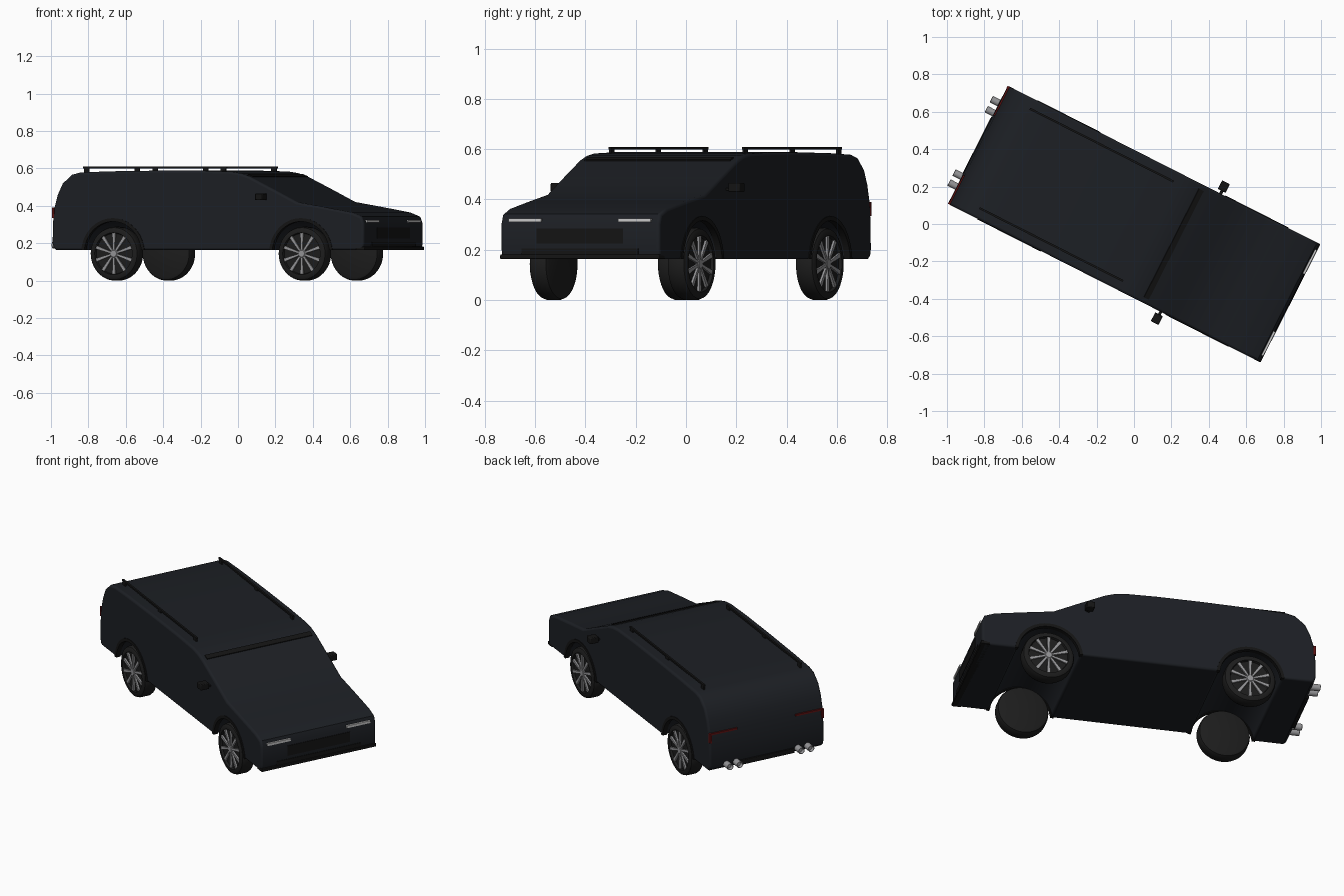
import bpy, bmesh, math
from mathutils import Matrix, Vector

if "Cube" in bpy.data.objects:
    bpy.data.objects.remove(bpy.data.objects["Cube"])

# Car is modelled nose to +X, then every part is turned by this heading
HEADING = math.radians(-26.9)


def material(name, rgb):
    m = bpy.data.materials.new(name)
    m.diffuse_color = (*rgb, 1)
    m.use_nodes = True
    m.node_tree.nodes["Principled BSDF"].inputs["Base Color"].default_value = m.diffuse_color
    return m


PAINT = material("dark_paint", (0.012, 0.014, 0.018))
TRIM = material("black_trim", (0.007, 0.007, 0.007))
RUBBER = material("rubber", (0.012, 0.012, 0.012))
ALLOY = material("alloy", (0.30, 0.30, 0.31))
LAMP = material("lamp_white", (0.75, 0.75, 0.75))
RED = material("lamp_red", (0.12, 0.006, 0.006))


def finish(name, bm, mat, bevel=0, segs=2, smooth=True):
    bmesh.ops.recalc_face_normals(bm, faces=bm.faces[:])
    me = bpy.data.meshes.new(name)
    bm.to_mesh(me)
    bm.free()
    ob = bpy.data.objects.new(name, me)
    bpy.context.collection.objects.link(ob)
    me.materials.append(mat)
    ob.rotation_euler.z = HEADING
    if bevel:
        mod = ob.modifiers.new("bevel", 'BEVEL')
        mod.width, mod.segments, mod.limit_method = bevel, segs, 'ANGLE'
        mod.angle_limit = math.radians(50)
    if smooth:
        bpy.ops.object.select_all(action='DESELECT')
        ob.select_set(True)
        bpy.context.view_layer.objects.active = ob
        bpy.ops.object.shade_smooth_by_angle(angle=math.radians(30))
    return ob


def box_bm(bm, c, s, rot=Matrix()):
    bmesh.ops.create_cube(bm, size=1, matrix=Matrix.Translation(c) @ rot @ Matrix.Diagonal((*s, 1)))


def box(name, c, s, mat, bevel=0):
    bm = bmesh.new()
    box_bm(bm, c, s)
    return finish(name, bm, mat, bevel)


def extrude_profile(pts, y0, y1):
    bm = bmesh.new()
    f = bm.faces.new([bm.verts.new((x, y0, z)) for x, z in pts])
    r = bmesh.ops.extrude_face_region(bm, geom=[f])
    bmesh.ops.translate(bm, vec=(0, y1 - y0, 0), verts=[v for v in r["geom"] if isinstance(v, bmesh.types.BMVert)])
    return bm


def lathe(pts, centre, axis='Y', n=40):
    """Spin (radius, offset) points round a horizontal axis."""
    bm = bmesh.new()
    vs = [bm.verts.new((r, y, 0)) for r, y in pts]
    es = [bm.edges.new(p) for p in zip(vs, vs[1:])]
    bmesh.ops.spin(bm, geom=vs + es, cent=(0, 0, 0), axis=(0, 1, 0), angle=math.tau, steps=n)
    bmesh.ops.remove_doubles(bm, verts=bm.verts[:], dist=1e-5)
    if axis == 'X':
        bm.transform(Matrix.Rotation(math.pi / 2, 4, 'Z'))
    bm.transform(Matrix.Translation(centre))
    return bm


# Body: side profile with wheel arches, extruded across the width
WHEELS = {"front": 0.557, "rear": -0.57}
WZ, WR, WV, WW, ARCH, FLOOR = 0.144, 0.144, 0.3075, 0.084, 0.176, 0.163


def arch(cx, r, n=20):
    a0 = math.asin((FLOOR - WZ) / r)
    return [(cx - r * math.cos(a), WZ + r * math.sin(a))
            for a in (a0 + (math.pi - 2 * a0) * i / n for i in range(n + 1))]


profile = ([(-0.915, FLOOR)] + arch(WHEELS["rear"], ARCH) + arch(WHEELS["front"], ARCH) +
           [(0.925, FLOOR), (0.932, 0.20), (0.932, 0.305), (0.918, 0.342), (0.86, 0.364), (0.70, 0.392),
            (0.53, 0.42), (0.40, 0.483), (0.245, 0.556), (0.19, 0.574), (0.13, 0.583), (-0.05, 0.588),
            (-0.30, 0.588), (-0.60, 0.584), (-0.77, 0.578), (-0.82, 0.566), (-0.875, 0.52),
            (-0.905, 0.46), (-0.925, 0.39), (-0.935, 0.30), (-0.936, 0.20), (-0.93, 0.175)])
finish("body", extrude_profile(profile, -0.354, 0.354), PAINT, 0.012, 3)

# Strip across the top of the windscreen
bm = bmesh.new()
box_bm(bm, (0.238, 0, 0.560), (0.03, 0.65, 0.008), Matrix.Rotation(math.radians(22), 4, 'Y'))
finish("windscreen_strip", bm, TRIM)

# Nose: grille, lower intake, splitter
box("grille", (0.931, 0, 0.255), (0.008, 0.385, 0.06), TRIM)
box("lower_intake", (0.931, 0, 0.193), (0.008, 0.52, 0.025), TRIM)
box("front_splitter", (0.912, 0, 0.172), (0.052, 0.708, 0.018), TRIM, 0.003)
# Tail: diffuser
box("rear_diffuser", (-0.928, 0, 0.18), (0.024, 0.34, 0.03), TRIM, 0.003)

for s, side in ((1, "left"), (-1, "right")):
    # Lamps
    box("headlight_" + side, (0.926, s * 0.245, 0.318), (0.02, 0.145, 0.014), LAMP)
    bm = bmesh.new()
    box_bm(bm, (-0.926, s * 0.265, 0.385), (0.014, 0.17, 0.011))
    box_bm(bm, (-0.930, s * 0.346, 0.362), (0.014, 0.014, 0.055))
    finish("tail_light_" + side, bm, RED)

    # Mirror on a short stalk
    box("mirror_" + side, (0.338, s * 0.396, 0.448), (0.046, 0.052, 0.036), TRIM, 0.004)
    box("mirror_stalk_" + side, (0.34, s * 0.362, 0.44), (0.016, 0.03, 0.01), TRIM)

    # Roof rail with feet
    bm = bmesh.new()
    box_bm(bm, (-0.345, s * 0.298, 0.604), (0.86, 0.011, 0.010))
    for u in (-0.755, -0.345, 0.065):
        box_bm(bm, (u, s * 0.298, 0.59), (0.03, 0.009, 0.024))
    finish("roof_rail_" + side, bm, TRIM)

    # Twin exhaust pipes, hollow ends
    for i, v in enumerate((0.19, 0.25)):
        pipe = [(0, 0.05), (0.013, 0.05), (0.016, 0.068), (0.019, 0.066), (0.019, 0.0), (0, 0.0)]
        finish(f"exhaust_{side}_{i + 1}", lathe(pipe, (-0.915, s * v, 0.19), 'X', 20), ALLOY)

    for end, u in WHEELS.items():
        label = f"{end}_{side}"
        c = Vector((u, s * WV, WZ))
        h = s * WW / 2

        # Arch trim
        ring = arch(u, ARCH + 0.014) + arch(u, ARCH - 0.004)[::-1]
        finish("arch_trim_" + label, extrude_profile(ring, s * 0.33, s * 0.357), TRIM)

        # Tyre with recessed outer face
        tyre = [(0, -h), (0.125, -h), (0.139, -h * 0.85), (WR, -h * 0.55), (WR, h * 0.55),
                (0.139, h * 0.85), (0.128, h), (0.112, h), (0.108, h * 0.7), (0, h * 0.7)]
        finish("tyre_" + label, lathe(tyre, c, n=48), RUBBER)

        # Rim: ten tapered spokes and a hub
        bm = lathe([(0, h * 0.98), (0.018, h * 0.98), (0.024, h * 0.85), (0.024, h * 0.6)], c, n=20)
        for k in range(10):
            turn = Matrix.Translation(c) @ Matrix.Rotation(math.tau * (k + 0.5) / 10, 4, 'Y')
            q = []
            for y in (h * 0.66, h * 0.93):
                q.append([bm.verts.new(turn @ Vector((x, y, z))) for x, z in
                          ((0.018, -0.005), (0.110, -0.009), (0.110, 0.009), (0.018, 0.005))])
            bm.faces.new(q[0])
            bm.faces.new(q[1])
            for i in range(4):
                j = (i + 1) % 4
                bm.faces.new((q[0][i], q[0][j], q[1][j], q[1][i]))
        finish("rim_" + label, bm, ALLOY)
